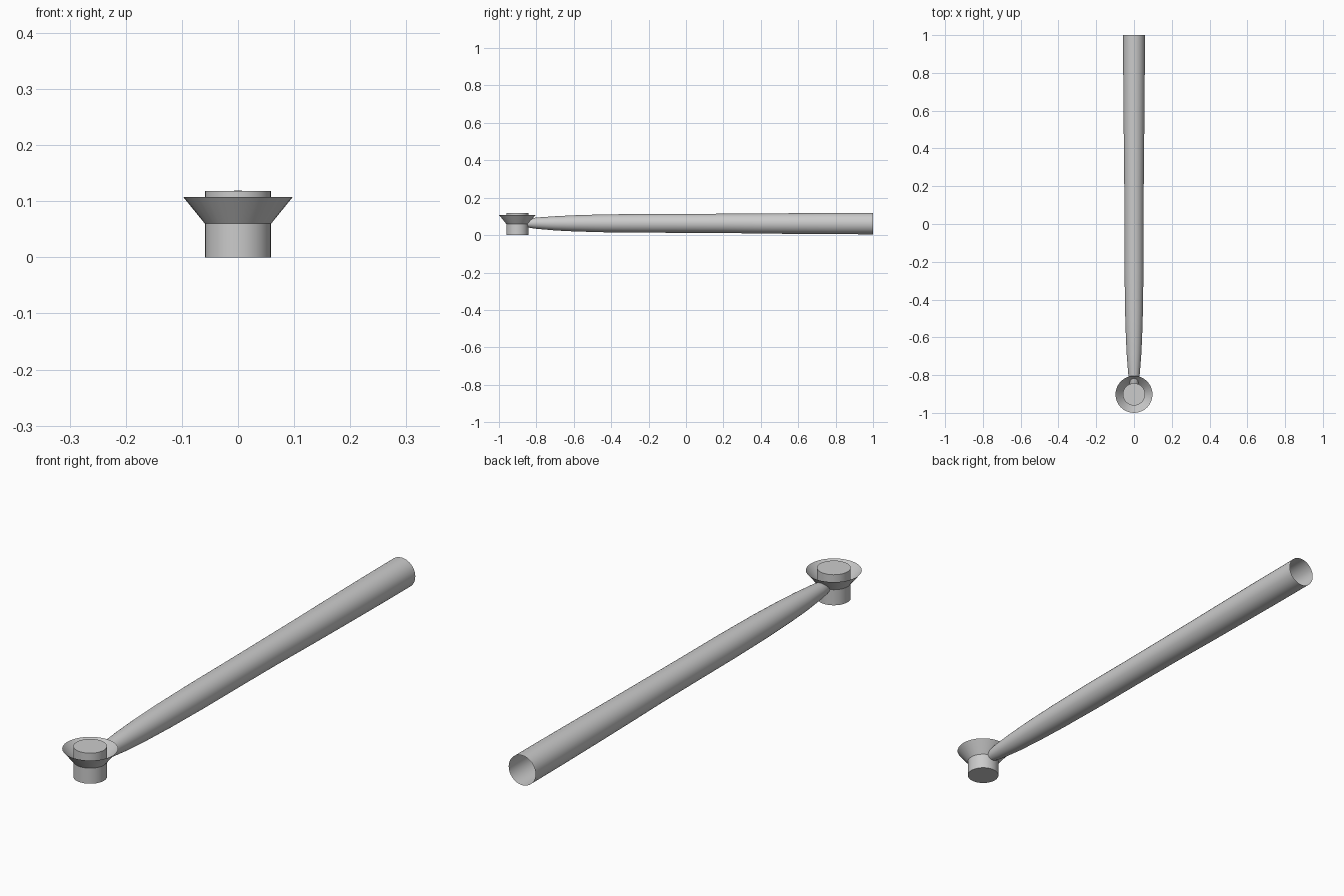
import bpy, bmesh, math
from mathutils import Vector

if "Cube" in bpy.data.objects:
    bpy.data.objects.remove(bpy.data.objects["Cube"])

SIDES = 32


def lathe(name, rings, along_y=False, caps=False):
    """Loft circular rings; each ring is (centre, radius)."""
    bm = bmesh.new()
    loops = []
    for centre, r in rings:
        loop = []
        for i in range(SIDES):
            a = 2 * math.pi * i / SIDES
            u, v = r * math.cos(a), r * math.sin(a)
            offset = Vector((u, 0, v)) if along_y else Vector((u, v, 0))
            loop.append(bm.verts.new(Vector(centre) + offset))
        loops.append(loop)
    for a, b in zip(loops, loops[1:]):
        for i in range(SIDES):
            j = (i + 1) % SIDES
            quad = (a[i], a[j], b[j], b[i])
            bm.faces.new(quad[::-1] if along_y else quad)
    if caps:
        bm.faces.new(loops[0][::-1])
        bm.faces.new(loops[-1])
    mesh = bpy.data.meshes.new(name)
    bm.to_mesh(mesh)
    bm.free()
    obj = bpy.data.objects.new(name, mesh)
    bpy.context.collection.objects.link(obj)
    bpy.ops.object.select_all(action='DESELECT')
    obj.select_set(True)
    bpy.context.view_layer.objects.active = obj
    bpy.ops.object.shade_smooth_by_angle(angle=math.radians(30))
    return obj


# Closed cylindrical core
CY = -0.902
lathe("core_cylinder", [((0, CY, 0), 0.059), ((0, CY, 0.118), 0.059)], caps=True)

# Open flared collar around the core
lathe("flared_collar", [((0, CY, 0.06), 0.059), ((0, CY, 0.108), 0.098)])

# Long tapered tube, open at the far end: (y, centre z, radius)
profile = [(-0.86, 0.063, 0.019), (-0.83, 0.064, 0.026), (-0.8, 0.064, 0.030),
           (-0.7, 0.063, 0.038), (-0.6, 0.063, 0.043), (-0.45, 0.063, 0.0475),
           (-0.25, 0.063, 0.050), (0.0, 0.063, 0.0505), (0.2, 0.063, 0.0515),
           (0.4, 0.062, 0.0535), (0.6, 0.062, 0.0555), (0.8, 0.062, 0.057),
           (1.0, 0.062, 0.0575)]
lathe("tapered_tube", [((0, y, z), r) for y, z, r in profile], along_y=True)
